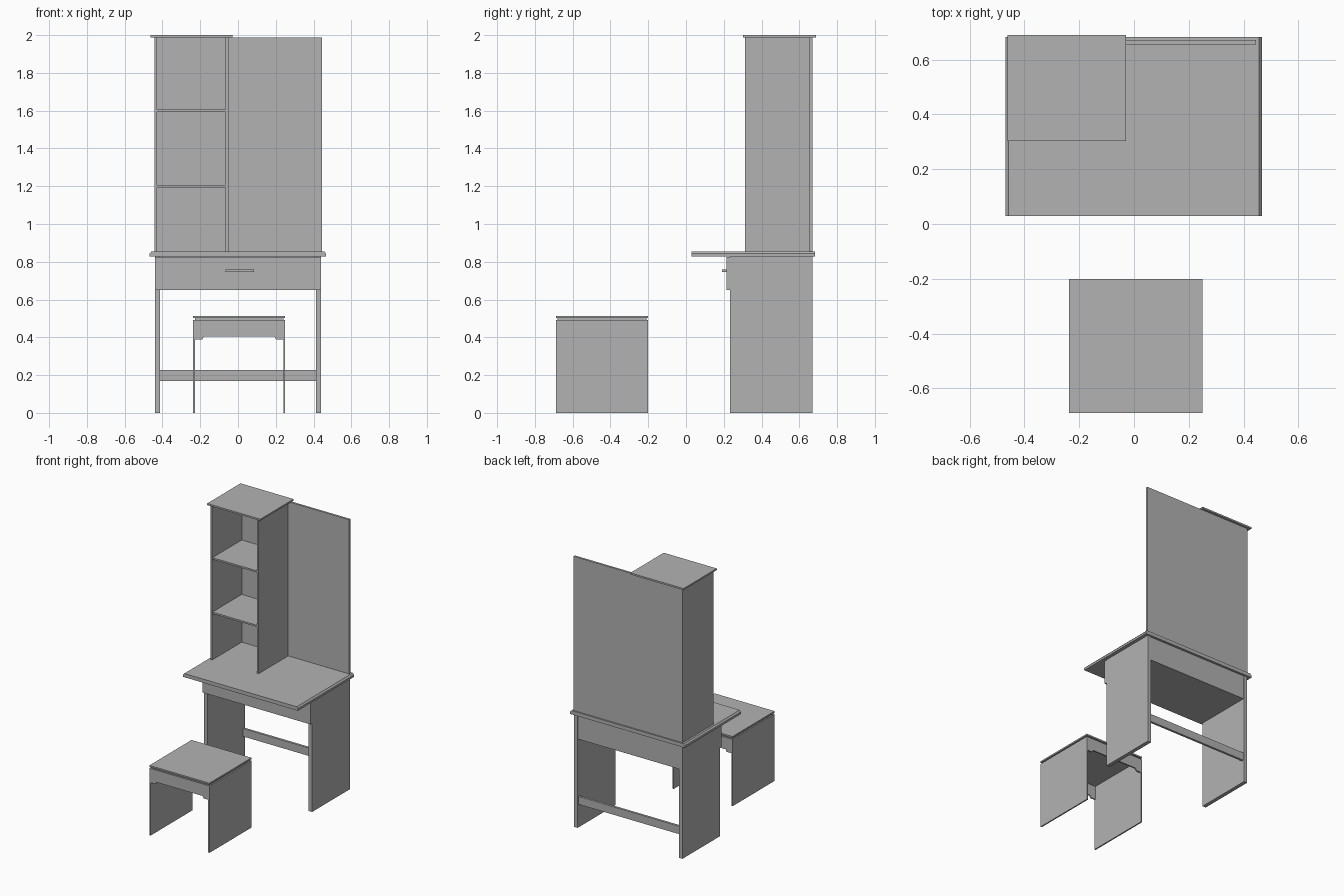
import bpy
import bmesh

if "Cube" in bpy.data.objects:
    bpy.data.objects.remove(bpy.data.objects["Cube"], do_unlink=True)

# Single flat grey for everything
GREY = (0.448, 0.448, 0.448, 1.0)
grey = bpy.data.materials.new("plain grey")
grey.use_nodes = True
grey.diffuse_color = GREY
grey.node_tree.nodes["Principled BSDF"].inputs["Base Color"].default_value = GREY


def prism(name, outline, y0, y1):
    """Extrude an (x, z) outline from y0 to y1."""
    bm = bmesh.new()
    face = bm.faces.new([bm.verts.new((x, y0, z)) for x, z in outline])
    grown = bmesh.ops.extrude_face_region(bm, geom=[face])
    moved = [v for v in grown["geom"] if isinstance(v, bmesh.types.BMVert)]
    bmesh.ops.translate(bm, verts=moved, vec=(0, y1 - y0, 0))
    bmesh.ops.recalc_face_normals(bm, faces=bm.faces)
    mesh = bpy.data.meshes.new(name)
    bm.to_mesh(mesh)
    bm.free()
    mesh.materials.append(grey)
    obj = bpy.data.objects.new(name, mesh)
    bpy.context.collection.objects.link(obj)
    return obj


def board(name, x0, x1, y0, y1, z0, z1):
    return prism(name, [(x0, z0), (x1, z0), (x1, z1), (x0, z1)], y0, y1)


# Desk: side panels, drawer box, stretcher
board("desk_right_panel", -0.44, -0.412, 0.232, 0.67, 0, 0.828)
board("desk_left_panel", 0.412, 0.44, 0.232, 0.67, 0, 0.828)
board("desk_back_apron", -0.412, 0.412, 0.648, 0.664, 0.65, 0.828)
board("drawer_bottom", -0.412, 0.412, 0.232, 0.648, 0.65, 0.662)
board("drawer_front", -0.44, 0.44, 0.215, 0.232, 0.65, 0.825)
board("drawer_handle", -0.065, 0.085, 0.19, 0.215, 0.747, 0.759)
board("desk_stretcher", -0.412, 0.412, 0.645, 0.662, 0.17, 0.228)

# Desktop with chamfered ends
prism("desktop", [(-0.468, 0.828), (0.466, 0.828), (0.466, 0.843),
                  (0.456, 0.855), (-0.458, 0.855), (-0.468, 0.843)], 0.03, 0.682)

# Shelf tower
board("tower_right_side", -0.443, -0.428, 0.312, 0.655, 0.855, 1.988)
board("tower_left_side", -0.065, -0.05, 0.312, 0.655, 0.855, 1.988)
for level, z in (("lower", 1.2), ("upper", 1.6)):
    board(level + "_shelf", -0.428, -0.065, 0.314, 0.655, z - 0.006, z + 0.006)
board("tower_cap", -0.462, -0.03, 0.302, 0.689, 1.988, 2.0)

# Tall panel behind the tower and the mirror area
board("back_panel", -0.443, 0.445, 0.655, 0.671, 0.855, 1.988)

# Stool
X0, X1, Y0, Y1 = -0.238, 0.25, -0.689, -0.2
T = 0.01
board("stool_right_panel", X0, X0 + T, Y0, Y1, 0, 0.492)
board("stool_left_panel", X1 - T, X1, Y0, Y1, 0, 0.492)
apron = [(X0 + T, 0.492), (X0 + T, 0.388), (X0 + 0.048, 0.388), (X0 + 0.056, 0.404),
         (X1 - 0.056, 0.404), (X1 - 0.048, 0.388), (X1 - T, 0.388), (X1 - T, 0.492)]
prism("stool_front_apron", apron, Y0, Y0 + T)
prism("stool_back_apron", apron, Y1 - T, Y1)
board("stool_seat_base", X0 + T, X1 - T, Y0 + T, Y1 - T, 0.488, 0.502)
board("stool_seat", X0, X1, Y0, Y1, 0.502, 0.513)
